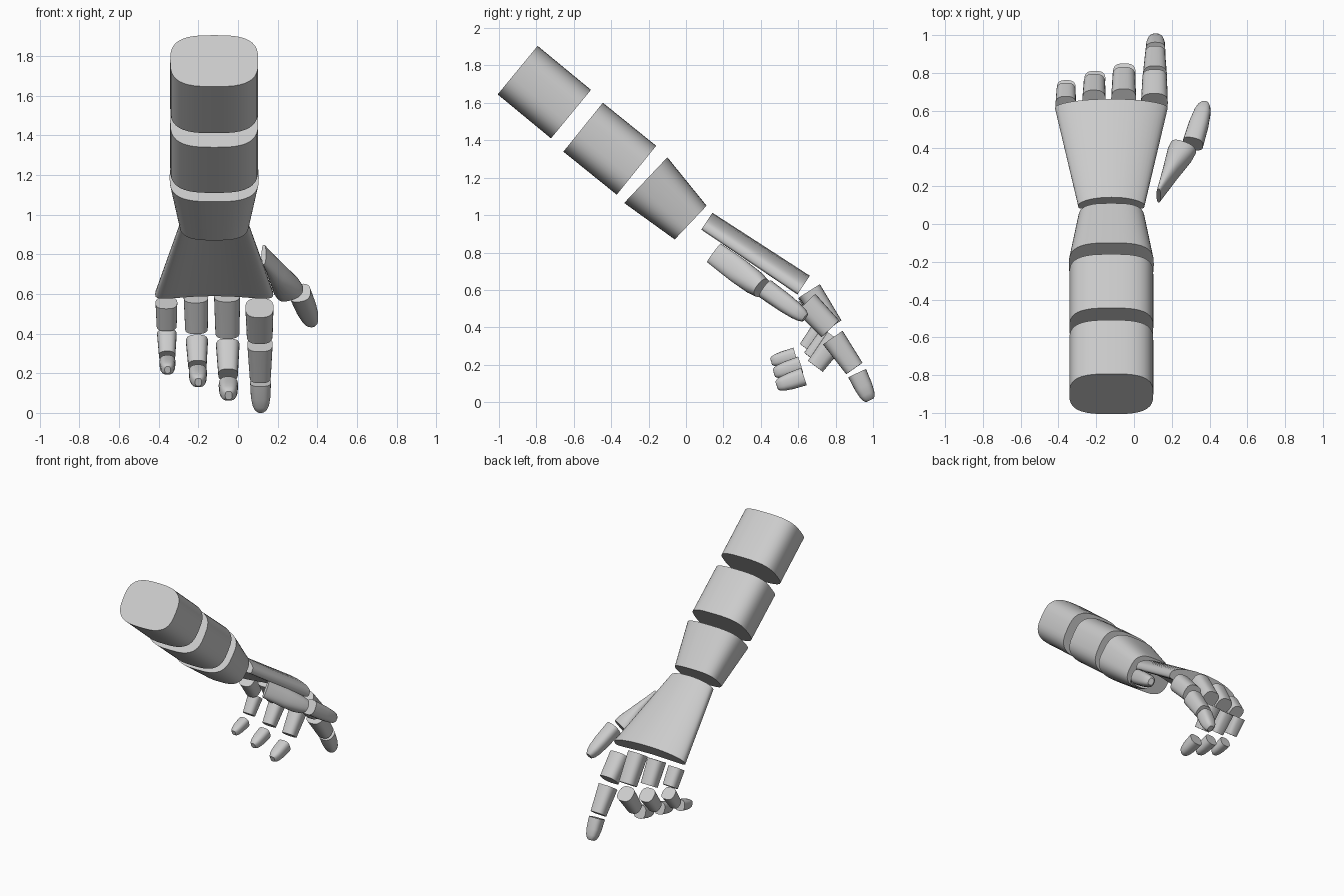
import bpy, bmesh, math
from mathutils import Vector

if "Cube" in bpy.data.objects:
    bpy.data.objects.remove(bpy.data.objects["Cube"])


def rounded(u, power):
    return math.copysign(abs(u) ** power, u)


def segment(name, start, end, sections, exponent=2.7, arch=0.0, sides=40, hint=(1, 0, 0)):
    """Loft rounded-box sections (t, half width, half depth, depth shift) from start to end."""
    a, b = Vector(start), Vector(end)
    axis = (b - a).normalized()
    side = Vector(hint)
    side = (side - axis * side.dot(axis)).normalized()
    normal = side.cross(axis)
    bm = bmesh.new()
    rings = []
    for t, w, h, shift in sections:
        c = a.lerp(b, t)
        ring = []
        for i in range(sides):
            ang = 2 * math.pi * i / sides
            u = rounded(math.cos(ang), 2 / exponent)
            v = rounded(math.sin(ang), 2 / exponent)
            p = c + side * (u * w) + normal * (v * h + shift - arch * u * u)
            ring.append(bm.verts.new(p))
        rings.append(ring)
    for r, s in zip(rings, rings[1:]):
        for i in range(sides):
            j = (i + 1) % sides
            bm.faces.new((r[i], r[j], s[j], s[i]))
    bm.faces.new(rings[0][::-1])
    bm.faces.new(rings[-1])
    bmesh.ops.recalc_face_normals(bm, faces=bm.faces)
    mesh = bpy.data.meshes.new(name)
    bm.to_mesh(mesh)
    bm.free()
    obj = bpy.data.objects.new(name, mesh)
    bpy.context.collection.objects.link(obj)
    bpy.ops.object.select_all(action='DESELECT')
    obj.select_set(True)
    bpy.context.view_layer.objects.active = obj
    bpy.ops.object.shade_smooth_by_angle(angle=math.radians(40))
    return obj


def straight(w0, h0, w1, h1):
    return [(0, w0, h0, 0), (1, w1, h1, 0)]


def tip(w, h):
    # Rounded fingertip profile
    return [(0, w, h, 0), (0.5, w * 0.94, h * 0.93, 0), (0.78, w * 0.8, h * 0.8, 0),
            (0.92, w * 0.62, h * 0.66, 0), (1, w * 0.36, h * 0.45, 0)]


# Forearm segments
segment("upper_forearm", (-0.12, -0.9, 1.775), (-0.12, -0.615, 1.54),
        straight(0.222, 0.168, 0.222, 0.168), 3.0)
segment("middle_forearm", (-0.12, -0.55, 1.47), (-0.12, -0.265, 1.24),
        straight(0.222, 0.168, 0.222, 0.168), 3.0)
segment("lower_forearm", (-0.12, -0.215, 1.187), (-0.12, 0.025, 0.96),
        straight(0.225, 0.168, 0.175, 0.124), 3.0)

# Palm, arched across the knuckles
segment("palm", (-0.12, 0.11, 0.965), (-0.12, 0.625, 0.62),
        [(0, 0.175, 0.045, 0.012), (1, 0.298, 0.052, 0.015)], 3.2, arch=0.04)

# Fingers: x at base and tip, half thickness, then (y, z) start and end of each segment
fingers = {
    "index": (0.108, 0.115, 0.071, [(0.64, 0.53), (0.772, 0.392), (0.785, 0.345),
                                    (0.90, 0.18), (0.915, 0.155), (0.983, 0.01)]),
    "middle": (-0.055, -0.047, 0.066, [(0.66, 0.595), (0.78, 0.405), (0.803, 0.34),
                                       (0.692, 0.192), (0.63, 0.137), (0.485, 0.088)]),
    "ring": (-0.212, -0.2, 0.062, [(0.655, 0.585), (0.745, 0.425), (0.767, 0.36),
                                   (0.668, 0.236), (0.613, 0.2), (0.47, 0.155)]),
    "little": (-0.361, -0.355, 0.055, [(0.63, 0.555), (0.705, 0.44), (0.722, 0.395),
                                       (0.642, 0.287), (0.585, 0.252), (0.455, 0.217)]),
}
for name, (x0, x1, r, p) in fingers.items():
    xs = [x0 + (x1 - x0) * k / 5 for k in range(6)]
    pts = [(x, y, z) for x, (y, z) in zip(xs, p)]
    segment(name + "_finger_base", pts[0], pts[1], straight(r, r, r * 0.92, r * 0.92), sides=28)
    segment(name + "_finger_middle", pts[2], pts[3],
            straight(r * 0.9, r * 0.9, r * 0.75, r * 0.75), sides=28)
    segment(name + "_finger_tip", pts[4], pts[5], tip(r * 0.74, r * 0.74), sides=28)

# Thumb: wedge-shaped base and rounded tip
segment("thumb_base", (0.13, 0.15, 0.798), (0.262, 0.405, 0.61),
        [(0, 0.012, 0.062, 0), (0.5, 0.045, 0.068, 0), (0.85, 0.07, 0.065, 0),
         (1, 0.072, 0.055, 0)], 2.4, sides=28)
segment("thumb_tip", (0.312, 0.425, 0.605), (0.376, 0.637, 0.452), tip(0.055, 0.055), sides=28)
